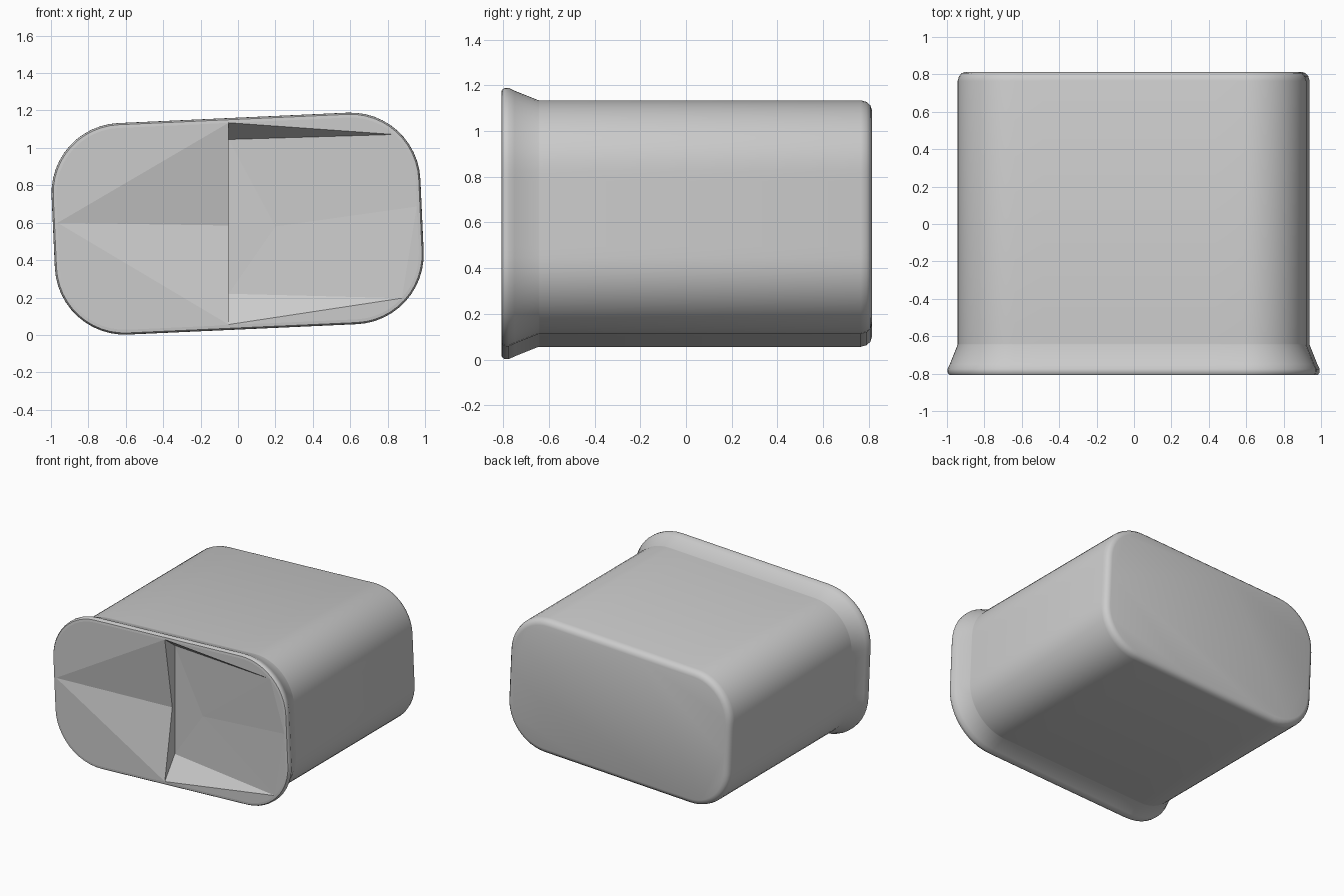
import bpy, bmesh, math
from mathutils import Vector

cube = bpy.data.objects.get("Cube")
if cube:
    bpy.data.objects.remove(cube)

TILT = math.radians(2.6)
CENTRE_X, CENTRE_Z = -0.002, 0.595
HALF_W, HALF_H, RADIUS = 0.933, 0.512, 0.32
FRONT = -0.808


def outline(y, grow, corner=12, straight=8):
    """Tilted rounded rectangle at depth y, grown outward."""
    r = RADIUS + grow
    cx, cz = HALF_W - RADIUS, HALF_H - RADIUS
    flat = []
    centres = [(cx, cz), (-cx, cz), (-cx, -cz), (cx, -cz)]
    for i, (ox, oz) in enumerate(centres):
        for k in range(corner + 1):
            a = math.pi / 2 * (i + k / corner)
            flat.append(Vector((ox + r * math.cos(a), oz + r * math.sin(a))))
        nx, nz = centres[(i + 1) % 4]
        a = math.pi / 2 * (i + 1)
        arm = Vector((r * math.cos(a), r * math.sin(a)))
        for k in range(1, straight):
            flat.append(Vector((ox, oz)).lerp(Vector((nx, nz)), k / straight) + arm)
    c, s = math.cos(TILT), math.sin(TILT)
    return [Vector((CENTRE_X + p.x * c - p.y * s, y,
                    CENTRE_Z + p.x * s + p.y * c)) for p in flat]


def finish(name, bm):
    bmesh.ops.recalc_face_normals(bm, faces=bm.faces)
    mesh = bpy.data.meshes.new(name)
    bm.to_mesh(mesh)
    bm.free()
    obj = bpy.data.objects.new(name, mesh)
    bpy.context.collection.objects.link(obj)
    return obj


# Front edge, with its landmark points found on the outline
edge = outline(FRONT, 0.028)
DIVIDER = -0.05


def landmark(x, z):
    return min(range(len(edge)),
               key=lambda i: (edge[i].x - x) ** 2 + (edge[i].z - z) ** 2)


top, bottom = landmark(DIVIDER, 1.13), landmark(DIVIDER, 0.05)
left, right = landmark(-0.97, 0.585), landmark(0.97, 0.69)
upper, lower = landmark(0.84, 1.05), landmark(0.88, 0.22)
edge[top].x = edge[bottom].x = DIVIDER

# Body with flared rim and rounded back: depth and growth of each ring
profile = [(-0.645, 0), (-0.64, 0), (0.765, 0), (0.79, -0.007),
           (0.807, -0.022), (0.814, -0.045)]
rim = [(-0.806, 0.045), (-0.795, 0.053), (-0.775, 0.054), (-0.75, 0.042)]
bm = bmesh.new()
rings = [[bm.verts.new(p) for p in edge]]
for y, grow in rim + profile:
    rings.append([bm.verts.new(p) for p in outline(y, grow)])
count = len(edge)
for a, b in zip(rings, rings[1:]):
    for i in range(count):
        j = (i + 1) % count
        bm.faces.new((a[i], a[j], b[j], b[i]))
bm.faces.new(rings[-1])
body = finish("flared_body", bm)
bpy.ops.object.select_all(action="DESELECT")
body.select_set(True)
bpy.context.view_layer.objects.active = body
bpy.ops.object.shade_smooth_by_angle(angle=math.radians(40))

# Front panel: flat border, shallow groove on one side, deeper pocket on the other
bm = bmesh.new()
ring = [bm.verts.new(p) for p in edge]


def border(start, end):
    n = (end - start) % count
    bm.faces.new([ring[(start + k) % count] for k in range(n + 1)])


marks = [upper, top, left, bottom, lower, right]
for a, b in zip(marks, marks[1:] + marks[:1]):
    if (b - a) % count > 1:
        border(a, b)

A, B, L, M, P, S = (ring[i] for i in (top, bottom, left, right, upper, lower))
groove = bm.verts.new((DIVIDER, FRONT + 0.09, 0.585))
ceiling = bm.verts.new((DIVIDER, FRONT + 0.12, 1.045))
floor = bm.verts.new((DIVIDER, FRONT + 0.12, 0.22))
middle = bm.verts.new((0.2, FRONT + 0.10, 0.58))
for face in ((A, L, groove), (L, B, groove),
             (A, ceiling, P), (B, S, floor),
             (ceiling, middle, P), (P, middle, M), (M, middle, S),
             (S, middle, floor), (floor, middle, ceiling),
             (A, groove, ceiling), (groove, floor, ceiling), (groove, B, floor)):
    bm.faces.new(face)
finish("recessed_front_panel", bm)
